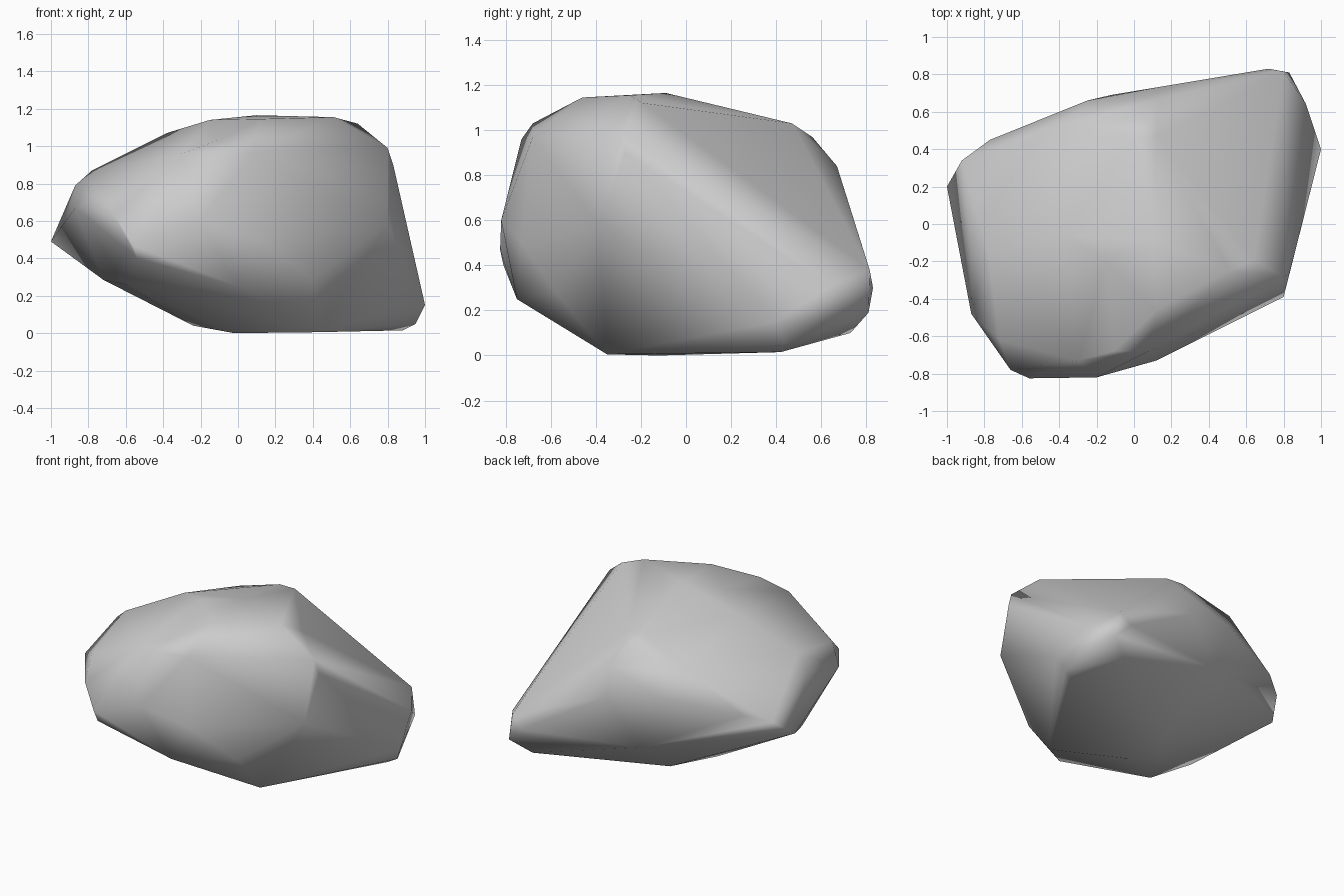
import bpy, bmesh

# Chiselled corners of the boulder, grouped by side; their hull is the rock
crown = [(.51, -.25, 1.155), (.64, -.19, 1.12), (.10, -.09, 1.165), (.12, -.46, 1.145),
         (-.15, -.20, 1.14), (-.38, -.06, 1.07), (.12, .47, 1.03), (0, .47, 1.03),
         (.06, .56, .97), (.13, .67, .84)]
front = [(-.11, -.68, 1.03), (-.30, -.73, .96), (-.66, -.78, .63), (-.56, -.825, .47),
         (-.54, -.81, .40), (-.20, -.82, .60), (0, -.75, .25), (.12, -.73, .50),
         (.40, -.48, .98), (.08, -.68, .97)]
left = [(-.78, -.15, .87), (-.87, -.12, .79), (-.72, -.62, .76), (-.87, -.48, .67),
        (-1, .20, .49), (-.92, .34, .60), (-.72, -.28, .285), (-.60, -.55, .26)]
back = [(-.77, .45, .65), (-.36, .53, .90), (-.25, .66, .72), (-.12, .69, .34),
        (.12, .73, .65), (.72, .83, .30), (.80, .815, .38), (.83, .81, .19), (.70, .73, .10)]
right = [(.80, -.28, .99), (.83, -.27, .90), (.80, -.39, .58), (.40, -.58, .285),
         (1, .40, .15), (.95, .44, .05), (.92, .64, .31)]
base = [(.88, .42, .015), (.42, -.35, .005), (-.02, -.12, 0), (-.24, -.02, .04),
        (-.05, .25, .02)]

bm = bmesh.new()
for co in crown + front + left + back + right + base:
    bm.verts.new(co)
hull = bmesh.ops.convex_hull(bm, input=bm.verts)
unused = {g for g in hull["geom_interior"] + hull["geom_unused"]
          if isinstance(g, bmesh.types.BMVert)}
bmesh.ops.delete(bm, geom=list(unused), context='VERTS')
bmesh.ops.recalc_face_normals(bm, faces=bm.faces)
for f in bm.faces:
    f.smooth = True

mesh = bpy.data.meshes.new("boulder")
bm.to_mesh(mesh)
bm.free()
rock = bpy.data.objects.new("boulder", mesh)
bpy.context.collection.objects.link(rock)

# Soft shading led by the broad faces
weighted = rock.modifiers.new("face_shading", 'WEIGHTED_NORMAL')
weighted.weight = 50
